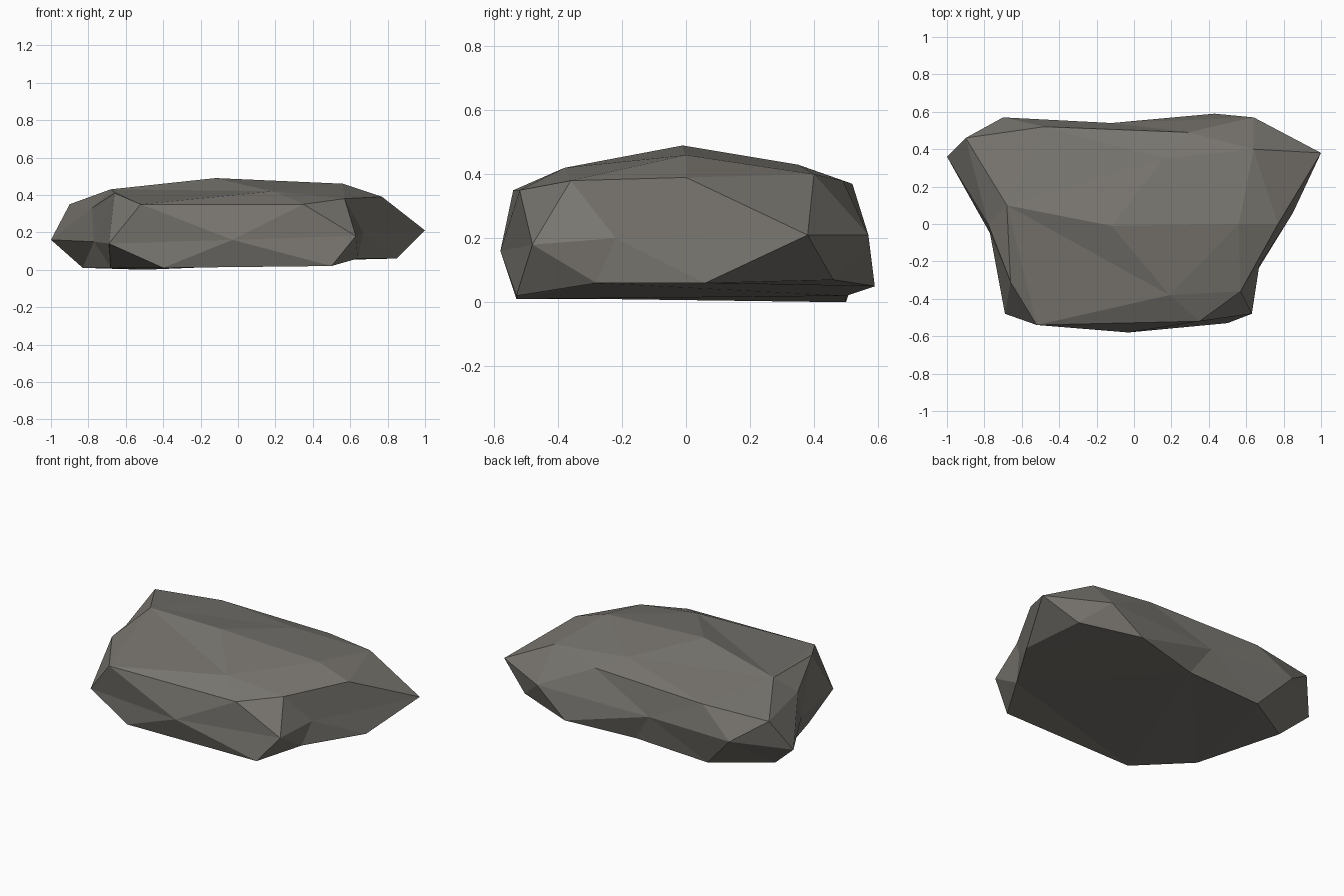
import bpy
import bmesh
from mathutils import Vector

default_cube = bpy.data.objects.get("Cube")
if default_cube:
    bpy.data.objects.remove(default_cube, do_unlink=True)


def make_material(name, colour):
    material = bpy.data.materials.new(name)
    material.use_nodes = True
    material.diffuse_color = colour
    shader = next(n for n in material.node_tree.nodes if n.type == "BSDF_PRINCIPLED")
    shader.inputs["Base Color"].default_value = colour
    shader.inputs["Roughness"].default_value = 0.9
    return material


def add_contour(mesh, points):
    """Add one horizontal outline of the boulder, counterclockwise."""
    return [mesh.verts.new(point) for point in points]


def stitch(mesh, lower, upper):
    """Join two outlines with triangles, always along the shorter diagonal."""
    i, j = 0, 0
    while i < len(lower) or j < len(upper):
        low, high = lower[i % len(lower)], upper[j % len(upper)]
        next_low = lower[(i + 1) % len(lower)]
        next_high = upper[(j + 1) % len(upper)]
        step_low = (next_low.co - high.co).length
        step_high = (next_high.co - low.co).length
        if j == len(upper) or (i < len(lower) and step_low < step_high):
            mesh.faces.new((low, next_low, high))
            i += 1
        else:
            mesh.faces.new((low, next_high, high))
            j += 1


# Outlines of the rock, from the ground to the crown
base = [(-.4, -.53, .01), (.5, -.53, .02), (.64, -.28, .06), (.85, .06, .06),
        (.8, .46, .07), (.43, .59, .05), (0, .5, .02), (-.5, .5, 0),
        (-.83, .3, .01), (-.68, -.25, .01)]
waist = [(-.03, -.58, .16), (.63, -.48, .18), (.67, -.22, .2), (1, .38, .21),
         (.64, .57, .21), (-.12, .54, .2), (-.7, .57, .21), (-1, .36, .16),
         (-.77, -.05, .15), (-.69, -.48, .14)]
shoulder = [(-.52, -.54, .35), (.35, -.52, .35), (.57, -.36, .38), (.77, 0, .39),
            (.64, .4, .4), (.29, .49, .38), (-.48, .52, .37), (-.9, .46, .35),
            (-.78, 0, .33), (-.66, -.31, .41)]
crown = [(.19, -.38, .42), (.56, 0, .46), (.16, .35, .43), (-.68, .1, .43)]
peak = Vector((-.12, -.01, .49))

# Boulder skin: stitched bands, a flat underside and a faceted crown
rock = bmesh.new()
outlines = [add_contour(rock, points) for points in (base, waist, shoulder, crown)]
for lower, upper in zip(outlines, outlines[1:]):
    stitch(rock, lower, upper)

underside = rock.faces.new(list(reversed(outlines[0])))
bmesh.ops.triangulate(rock, faces=[underside])

top = rock.verts.new(peak)
rim = outlines[-1]
for index, vertex in enumerate(rim):
    rock.faces.new((vertex, rim[(index + 1) % len(rim)], top))

bmesh.ops.recalc_face_normals(rock, faces=rock.faces[:])

# Flat-shaded stone object
mesh = bpy.data.meshes.new("boulder")
rock.to_mesh(mesh)
rock.free()
mesh.materials.append(make_material("warm grey stone", (.19, .18, .16, 1)))
boulder = bpy.data.objects.new("boulder", mesh)
bpy.context.collection.objects.link(boulder)
